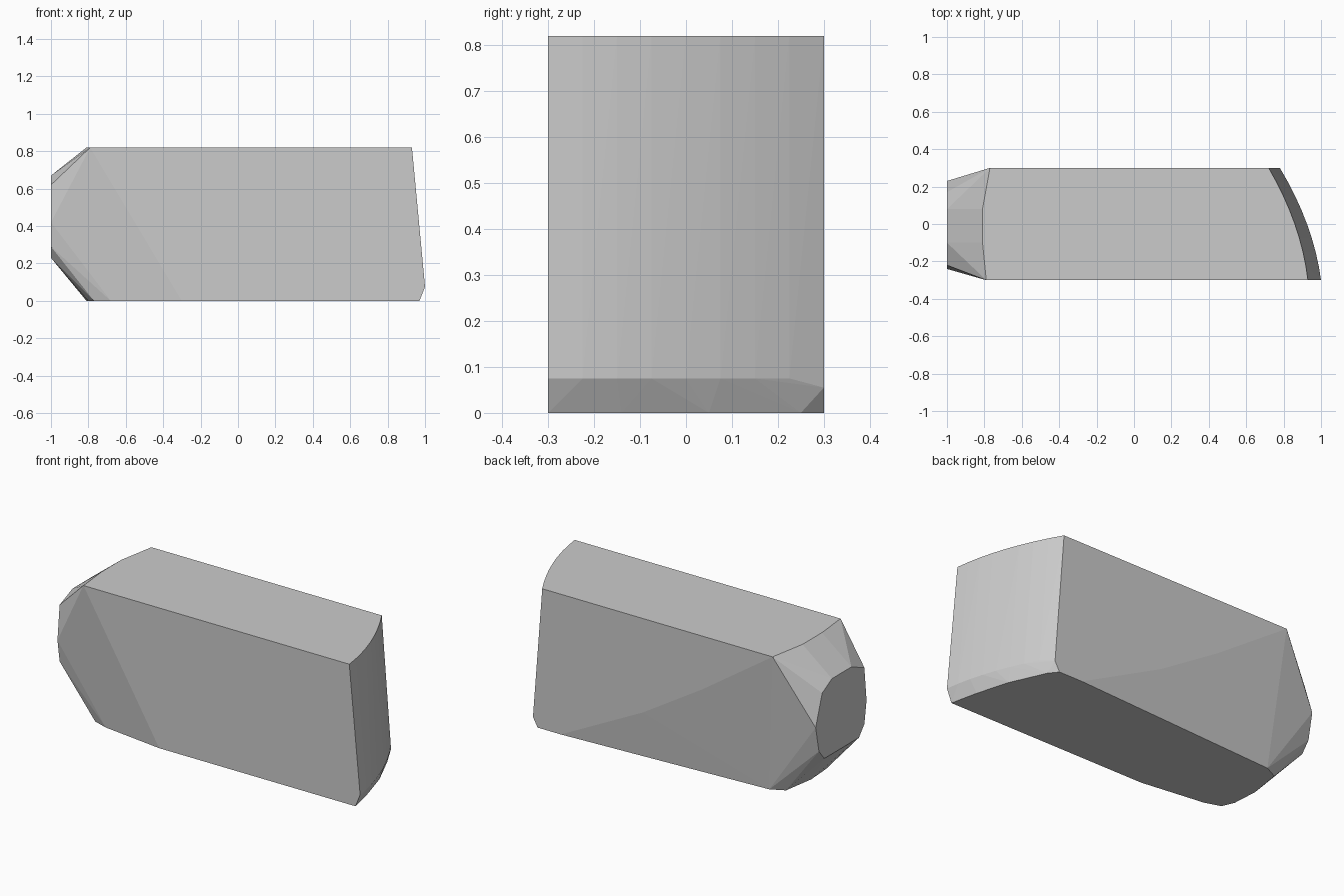
import bpy, bmesh

if "Cube" in bpy.data.objects:
    bpy.data.objects.remove(bpy.data.objects["Cube"])

TOP = 0.82


def bow(y):
    """Forward reach of the curved right end at depth y."""
    t = (y + 0.3) / 0.6
    return 1 - 0.08 * t - 0.14 * t * t


def hull(name, points):
    bm = bmesh.new()
    for p in points:
        bm.verts.new(p)
    res = bmesh.ops.convex_hull(bm, input=bm.verts[:])
    unused = {g for g in res["geom_interior"] + res["geom_unused"]
              if isinstance(g, bmesh.types.BMVert)}
    bmesh.ops.delete(bm, geom=list(unused), context='VERTS')
    bmesh.ops.dissolve_limit(bm, angle_limit=0.005, verts=bm.verts[:], edges=bm.edges[:])
    bmesh.ops.recalc_face_normals(bm, faces=bm.faces[:])
    mesh = bpy.data.meshes.new(name)
    bm.to_mesh(mesh)
    bm.free()
    obj = bpy.data.objects.new(name, mesh)
    bpy.context.collection.objects.link(obj)
    return obj


points = []

# Curved right end: widest line near the base, leaning in towards the top
for i in range(9):
    y = -0.3 + 0.6 * i / 8
    points.append((bow(y) - (0.07 - 0.01 * i / 8), y, TOP))
    points.append((bow(y), y, 0.055 if i == 8 else 0.075))

# Flat base outline, narrowing to the left
base = [(0.97, -0.3), (0.935, -0.14), (0.88, 0.05), (0.79, 0.25), (0.75, 0.3),
        (0.6, 0.3), (-0.70, 0.23), (-0.78, 0.19), (-0.81, 0.0), (-0.80, -0.15),
        (-0.77, -0.22), (-0.68, -0.25), (-0.3, -0.3)]
points += [(x, y, 0) for x, y in base]

# Left edge of the top face
points += [(x, y, TOP) for x, y in
           [(-0.79, -0.3), (-0.81, -0.1), (-0.81, 0.08), (-0.77, 0.3)]]

# Edge where the back face starts to taper
points += [(0.07, 0.3, 0.27), (-0.31, 0.3, 0.505)]

# Flat left end cap
cap = [(-0.10, 0.67), (0.08, 0.67), (0.17, 0.62), (0.23, 0.44), (0.20, 0.29),
       (0.15, 0.23), (-0.17, 0.23), (-0.22, 0.29), (-0.24, 0.42), (-0.22, 0.62)]
points += [(-1, y, z) for y, z in cap]

hull("faceted_block", points)
